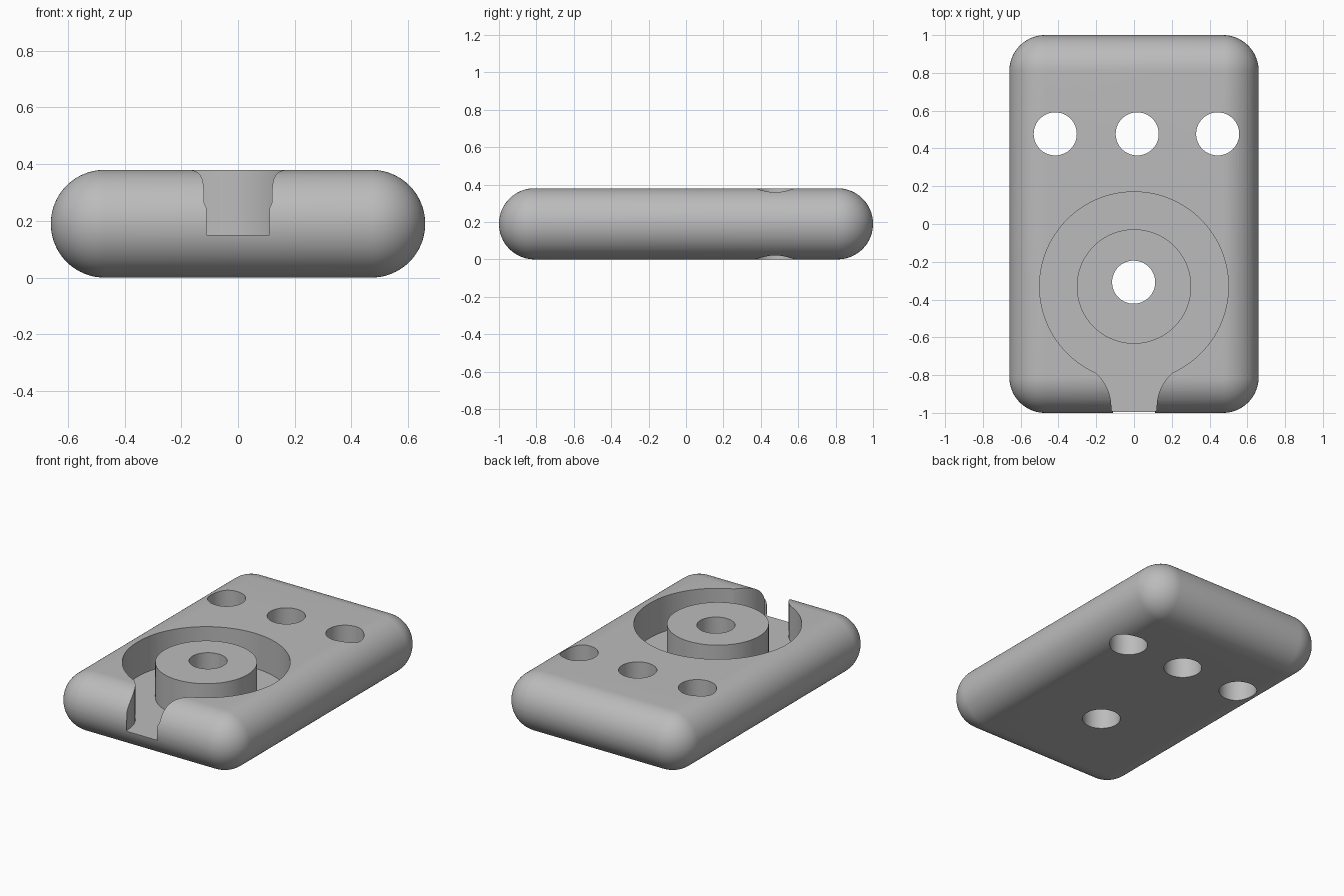
import bpy, bmesh, math

if "Cube" in bpy.data.objects:
    bpy.data.objects.remove(bpy.data.objects["Cube"])

TOP, FLOOR = 0.38, 0.15
R = 0.1895                      # edge rounding, almost half the thickness

grey = bpy.data.materials.new("plain grey")
grey.diffuse_color = (0.5, 0.5, 0.5, 1)
grey.use_nodes = True
grey.node_tree.nodes["Principled BSDF"].inputs["Base Color"].default_value = grey.diffuse_color


def prism(name, points, z0, z1):
    """Extrude a flat outline from z0 to z1."""
    bm = bmesh.new()
    face = bm.faces.new([bm.verts.new((x, y, z0)) for x, y in points])
    ext = bmesh.ops.extrude_face_region(bm, geom=[face])
    for v in ext["geom"]:
        if isinstance(v, bmesh.types.BMVert):
            v.co.z = z1
    bmesh.ops.recalc_face_normals(bm, faces=bm.faces)
    mesh = bpy.data.meshes.new(name)
    bm.to_mesh(mesh)
    bm.free()
    mesh.materials.append(grey)
    obj = bpy.data.objects.new(name, mesh)
    bpy.context.collection.objects.link(obj)
    return obj


def circle(cx, cy, r, n=96):
    return [(cx + r * math.cos(2 * math.pi * i / n),
             cy + r * math.sin(2 * math.pi * i / n)) for i in range(n)]


def combine(target, tool, operation):
    """Apply a boolean and discard the helper."""
    tool.hide_render = True
    mod = target.modifiers.new(tool.name, 'BOOLEAN')
    mod.operation, mod.object, mod.solver = operation, tool, 'EXACT'
    bpy.context.view_layer.objects.active = target
    bpy.ops.object.modifier_apply(modifier=mod.name)
    bpy.data.objects.remove(tool)


# Fully rounded slab
body = prism("rounded_plate", [(-0.66, -1), (0.66, -1), (0.66, 1), (-0.66, 1)], 0, TOP)
bev = body.modifiers.new("round", 'BEVEL')
bev.width, bev.segments = R, 20
bpy.context.view_layer.objects.active = body
bpy.ops.object.modifier_apply(modifier=bev.name)

# Round pocket
combine(body, prism("pocket_cutter", circle(0, -0.33, 0.5, 128), FLOOR, 0.6), 'DIFFERENCE')

# Flared channel from the pocket to the front edge
side = [(0.111, -1.1), (0.111, -0.992), (0.12, -0.985)]
for i in range(13):
    a = math.radians(180 - 52.5 * i / 12)
    side.append((0.36 + 0.24 * math.cos(a), -0.97 + 0.24 * math.sin(a)))
side.append((0.2, -0.7))
outline = side + [(-x, y) for x, y in reversed(side)]
combine(body, prism("channel_cutter", outline, FLOOR, 0.6), 'DIFFERENCE')

# Central boss standing in the pocket
combine(body, prism("boss", circle(0, -0.331, 0.303), 0.08, TOP), 'UNION')

# Through holes: boss and the row of three
for x, y in [(-0.002, -0.308), (-0.417, 0.477), (0.017, 0.477), (0.443, 0.477)]:
    combine(body, prism("hole_cutter", circle(x, y, 0.114, 64), -0.2, 0.6), 'DIFFERENCE')

bpy.ops.object.select_all(action='DESELECT')
body.select_set(True)
bpy.context.view_layer.objects.active = body
bpy.ops.object.shade_smooth_by_angle(angle=math.radians(30))
